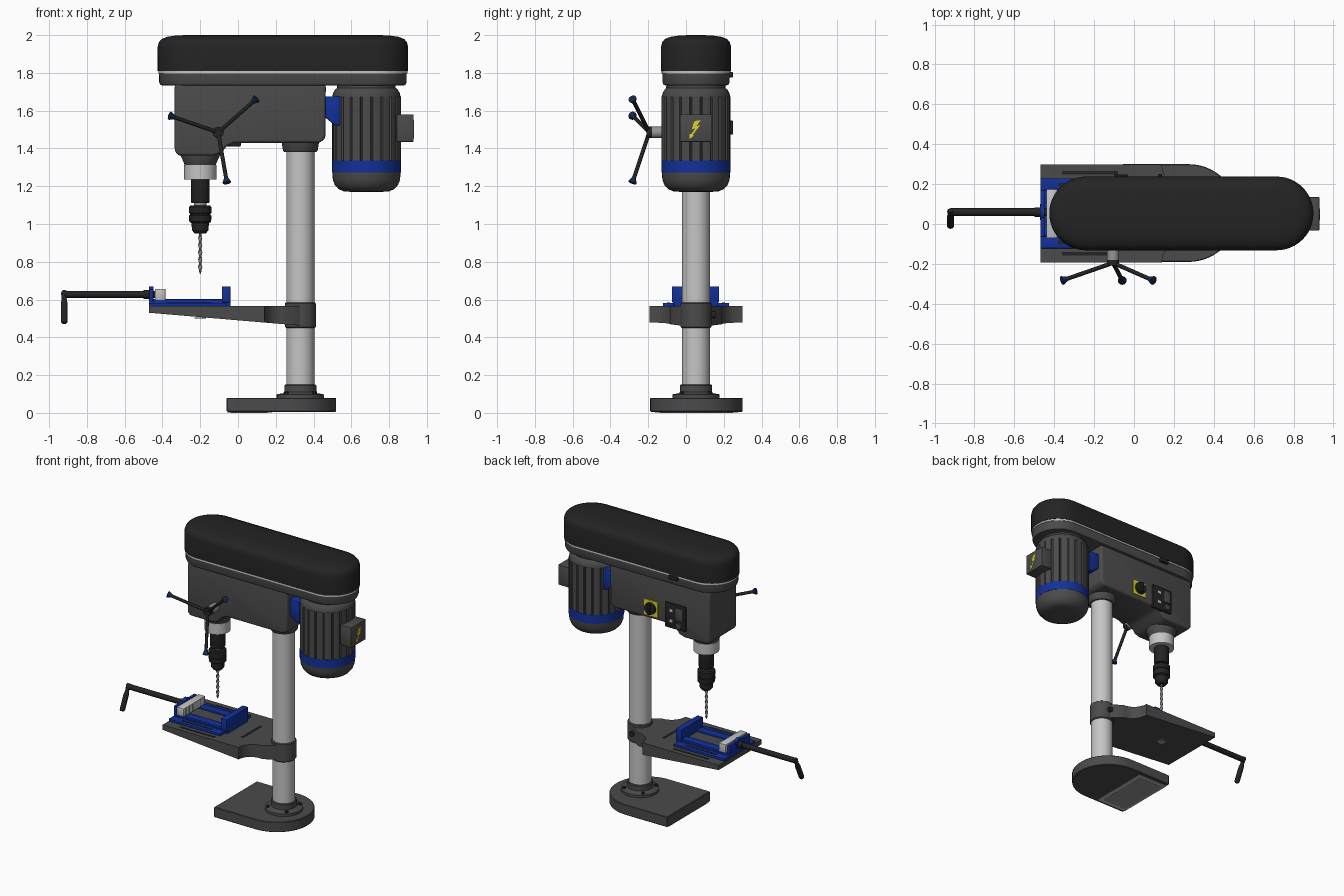
import bpy, bmesh
from math import sin, cos, pi, radians
from mathutils import Vector

if "Cube" in bpy.data.objects:
    bpy.data.objects.remove(bpy.data.objects["Cube"])


def material(name, r, g, b):
    m = bpy.data.materials.new(name)
    m.use_nodes = True
    m.diffuse_color = (r, g, b, 1)
    m.node_tree.nodes["Principled BSDF"].inputs["Base Color"].default_value = (r, g, b, 1)
    return m


GREY = material("cast grey", .07, .07, .07)
BLACK = material("matte black", .017, .017, .017)
BLUE = material("machine blue", .006, .03, .32)
NAVY = material("knob navy", .006, .02, .08)
LIGHT = material("light steel", .56, .56, .56)
STEEL = material("mid steel", .3, .3, .3)
YELLOW = material("warning yellow", .75, .65, .02)
CY = .053   # machine centre line in y


def loft(name, rings, mat, bevel=0, segments=2):
    """Skin closed rings of points, cap both ends, bevel and shade."""
    bm = bmesh.new()
    loops = [[bm.verts.new(p) for p in ring] for ring in rings]
    n = len(loops[0])
    for a, b in zip(loops, loops[1:]):
        for i in range(n):
            j = (i + 1) % n
            bm.faces.new((a[i], a[j], b[j], b[i]))
    bm.faces.new(loops[0][::-1])
    bm.faces.new(loops[-1])
    bmesh.ops.recalc_face_normals(bm, faces=bm.faces)
    if bevel:
        edges = [e for e in bm.edges if e.calc_face_angle(0) > .6]
        bmesh.ops.bevel(bm, geom=edges, offset=bevel, segments=segments,
                        affect='EDGES', profile=.5, clamp_overlap=True)
    for f in bm.faces:
        f.smooth = True
    for e in bm.edges:
        e.smooth = e.calc_face_angle(0) < .6
    me = bpy.data.meshes.new(name)
    bm.to_mesh(me)
    bm.free()
    me.materials.append(mat)
    ob = bpy.data.objects.new(name, me)
    bpy.context.collection.objects.link(ob)
    return ob


def prism(name, pts, lo, hi, axis, mat, bevel=0, segments=2):
    put = {'z': lambda a, b, c: (a, b, c), 'y': lambda a, b, c: (a, c, b),
           'x': lambda a, b, c: (c, a, b)}[axis]
    return loft(name, [[put(a, b, c) for a, b in pts] for c in (lo, hi)], mat, bevel, segments)


def box(name, x, y, z, mat, bevel=0):
    pts = [(x[0], y[0]), (x[1], y[0]), (x[1], y[1]), (x[0], y[1])]
    return prism(name, pts, z[0], z[1], 'z', mat, bevel)


def lathe(name, a, b, profile, mat, n=32):
    """Revolve (radius, fraction along a-b) pairs round the axis a-b."""
    a, b = Vector(a), Vector(b)
    q = (b - a).to_track_quat('Z', 'Y')
    return loft(name, [[a + (b - a) * t + q @ Vector((r * cos(2 * pi * i / n), r * sin(2 * pi * i / n), 0))
                        for i in range(n)] for r, t in profile], mat)


def rod(name, a, b, r, mat, r2=None, n=20):
    return lathe(name, a, b, [(r, 0), (r if r2 is None else r2, 1)], mat, n)


def turned(name, x, profile, mat, n=40):
    """Vertical turned part given as (radius, height) pairs."""
    return lathe(name, (x, CY, 0), (x, CY, 1), profile, mat, n)


def arc(cx, cy, r, start, end, n):
    return [(cx + r * cos(radians(start + (end - start) * i / n)),
             cy + r * sin(radians(start + (end - start) * i / n))) for i in range(n + 1)]


# Base with rounded rear, underside pad, column and bolted flange
COL = .33
prism("base", [(-.06, .3), (-.06, -.19)] + arc(.275, .055, .245, -90, 90, 28), .006, .08, 'z', GREY, .004, 1)
box("underside_rim", (-.055, .18), (-.165, .275), (.001, .007), LIGHT)
box("underside_panel", (-.04, .155), (-.14, .25), (0, .006), STEEL)
turned("column", COL, [(.074, .08), (.074, 1.42)], LIGHT)
turned("base_flange", COL, [(.125, .08), (.125, .098), (.092, .104), (.085, .11), (.085, .145), (.08, .15)], GREY)
for k in range(4):
    t = radians(45 + 90 * k)
    x, y = COL + .106 * cos(t), CY + .106 * sin(t)
    rod("flange_bolt", (x, y, .095), (x, y, .112), .012, BLACK, n=6)

# Work table: wedge that thins toward its free end, waisted into the column clamp
half = arc(.25, .245, .11, 180, 270, 8)
outline = [(-.47, .245)] + half + [(.33, .08)]
outline = [(x, CY + y) for x, y in outline] + [(x, CY - y) for x, y in reversed(outline)]
under = lambda x: .53 - (x + .47) * .085
loft("table", [[(x, y, under(x)) for x, y in outline], [(x, y, .565) for x, y in outline]], GREY)
turned("table_clamp", COL, [(.076, .45), (.082, .456), (.082, .58), (.076, .585)], GREY)
rod("clamp_screw", (COL, .1, .52), (COL, .155, .52), .018, BLACK)
for s in (-1, 1):
    y = CY + s * .203
    box("table_slot", (-.36, -.08), (y - .009, y + .009), (.56, .567), BLACK)
box("table_rear_slot", (.06, .078), (-.05, .16), (.56, .567), BLACK)
rod("table_hole", (-.2, CY, .5), (-.2, CY, under(-.2) - .003), .03, STEEL)

# Drill vise
box("vise_bed", (-.47, -.04), (-.065, .17), (.565, .59), BLUE, .003)
for s in (-1, 1):
    y = CY + s * .145
    box("vise_flange", (-.47, -.06), (y - .03, y + .03), (.565, .583), BLUE, .003)
    box("vise_flange_slot", (-.38, -.14), (y - .008, y + .008), (.58, .585), BLACK)
    y = CY + s * .085
    box("vise_rail", (-.46, -.05), (y - .03, y + .03), (.585, .602), BLUE, .003)
box("vise_channel", (-.43, -.09), (.0, .106), (.588, .592), GREY)
box("vise_fixed_jaw", (-.085, -.04), (-.075, .175), (.585, .67), BLUE, .004)
box("vise_end_plate", (-.47, -.448), (-.065, .17), (.585, .655), BLUE, .004)
rod("vise_nut", (-.472, .06, .63), (-.448, .06, .63), .04, BLUE)
box("vise_moving_jaw", (-.44, -.385), (-.07, .175), (.598, .657), LIGHT, .003)
for k in range(6):
    y = -.05 + k * .041
    box("jaw_groove", (-.386, -.383), (y, y + .008), (.605, .655), STEEL)
rod("vise_screw", (-.92, .06, .627), (-.44, .06, .627), .019, BLACK)
rod("vise_collar", (-.5, .06, .627), (-.468, .06, .627), .024, BLACK)
lathe("crank_grip", (-.92, .068, .645), (-.92, -.012, .475),
      [(.012, 0), (.017, .06), (.013, .25), (.018, .4), (.018, .95), (.012, 1)], BLACK, 20)

# Head casting, top lip and column socket
head = [(-.335, 1.74), (-.335, 1.385), (-.315, 1.362), (-.13, 1.362), (-.09, 1.375),
        (-.06, 1.412), (-.02, 1.43), (.435, 1.43), (.462, 1.455), (.465, 1.74)]
prism("head", head, -.105, .21, 'y', GREY, .035, 4)
turned("column_socket", COL, [(.085, 1.38), (.092, 1.39), (.1, 1.44)], GREY)


def capsule(inset, z):
    r = .185 - inset
    return [(x, y, z) for x, y in arc(.715, CY, r, -90, 90, 24) + arc(-.24, CY, r, 90, 270, 24)]


# Pulley cover, lower tray, trim strip and lid
loft("pulley_tray", [capsule(i, z) for i, z in ((.03, 1.732), (.014, 1.736), (.008, 1.75), (.007, 1.8))], GREY)
loft("cover_trim", [capsule(.003, 1.797), capsule(.003, 1.81)], LIGHT)
loft("pulley_lid", [capsule(i, z) for i, z in ((0, 1.809), (0, 1.94), (.006, 1.962), (.02, 1.979),
                                               (.05, 1.991), (.1, 1.998), (.15, 2.0))], BLACK)
box("lid_latch", (-.1, -.03), (.22, .248), (1.775, 1.805), BLACK, .004)

# Motor: ribbed shell, blue band, domed end
MX = .68
teeth = []
for k in range(20):
    for r, d in ((.171, -8.2), (.18, -7), (.182, 0), (.18, 7), (.171, 8.2)):
        t = radians(18 * k + d)
        teeth.append((MX + r * cos(t), CY + r * sin(t)))
prism("motor_ribs", teeth, 1.335, 1.675, 'z', GREY)
turned("motor_shoulder", MX, [(.18, 1.672), (.178, 1.69), (.166, 1.712), (.155, 1.72), (.155, 1.74)], GREY)
turned("motor_band", MX, [(.183, 1.272), (.183, 1.335)], BLUE)
turned("motor_end_cap", MX, [(.08, 1.17), (.12, 1.173), (.148, 1.185), (.168, 1.208),
                             (.178, 1.235), (.181, 1.275)], GREY)
prism("motor_bracket", [(.46, 1.675), (.46, 1.565), (.51, 1.525), (.54, 1.52), (.54, 1.675)],
      -.07, .176, 'y', BLUE, .004)

# Junction box with warning bolt
box("junction_box", (.84, .93), (-.033, .135), (1.435, 1.58), GREY, .004)
bolt = [(.078, 1.55), (.045, 1.545), (.03, 1.502), (.05, 1.507), (.027, 1.475), (.018, 1.478),
        (.02, 1.452), (.043, 1.468), (.035, 1.471), (.075, 1.523), (.055, 1.518)]
prism("warning_bolt", bolt, .929, .933, 'x', YELLOW)

# Spindle, chuck and twist drill
SX = -.2
turned("spindle_nose", SX, [(.08, 1.305), (.085, 1.32), (.105, 1.365), (.105, 1.4)], GREY)
turned("quill_collar", SX, [(.085, 1.235), (.085, 1.313)], LIGHT)
turned("quill", SX, [(.046, 1.11), (.05, 1.12), (.05, 1.24)], BLACK)
turned("chuck_neck", SX, [(.032, 1.085), (.032, 1.12)], STEEL)
turned("chuck", SX, [(.03, .95), (.044, .968), (.046, 1.005), (.058, 1.012), (.059, 1.045), (.054, 1.047),
                     (.054, 1.056), (.059, 1.058), (.059, 1.09), (.052, 1.098)], BLACK)
rings = []
for k in range(45):
    z = .735 + .225 * k / 44
    size = .011 * min(1, .1 + k / 4)
    rings.append([(SX + size * (.72 + .28 * cos(2 * a)) * cos(a + k * .42),
                   CY + size * (.72 + .28 * cos(2 * a)) * sin(a + k * .42), z)
                  for a in [2 * pi * i / 12 for i in range(12)]])
loft("twist_drill", rings, STEEL)

# Feed handle: hub and three spokes with flared knobs
hub = Vector((-.105, -.195, 1.485))
rod("feed_shaft", (-.105, -.09, 1.485), (-.105, -.18, 1.485), .03, STEEL)
rod("feed_hub", (-.105, -.165, 1.485), (-.105, -.208, 1.485), .03, BLACK)
for tip in ((-.365, -.285, 1.575), (.1, -.285, 1.665), (-.058, -.285, 1.215)):
    tip = Vector(tip)
    rod("feed_spoke", hub, tip, .0105, BLACK, n=12)
    lathe("feed_knob", tip + (hub - tip).normalized() * .035, tip,
          [(.011, 0), (.014, .3), (.022, .75), (.022, .92), (.014, 1)], NAVY, 16)

# Switch panel and rotary isolator on the back face
box("switch_panel", (-.15, .015), (.2, .222), (1.41, 1.59), BLACK, .006)
box("start_button", (-.135, -.075), (.22, .23), (1.48, 1.57), GREY, .004)
rod("stop_button", (-.1, .22, 1.445), (-.1, .234, 1.445), .022, GREY)
for z in (1.455, 1.53):
    box("switch_mark", (-.05, -.025), (.22, .225), (z, z + .02), LIGHT)
box("isolator_plate", (.075, .185), (.2, .217), (1.455, 1.565), YELLOW)
rod("isolator_dial", (.13, .21, 1.51), (.13, .235, 1.51), .042, BLACK)
box("isolator_grip", (.12, .14), (.23, .25), (1.473, 1.547), BLACK, .004)
